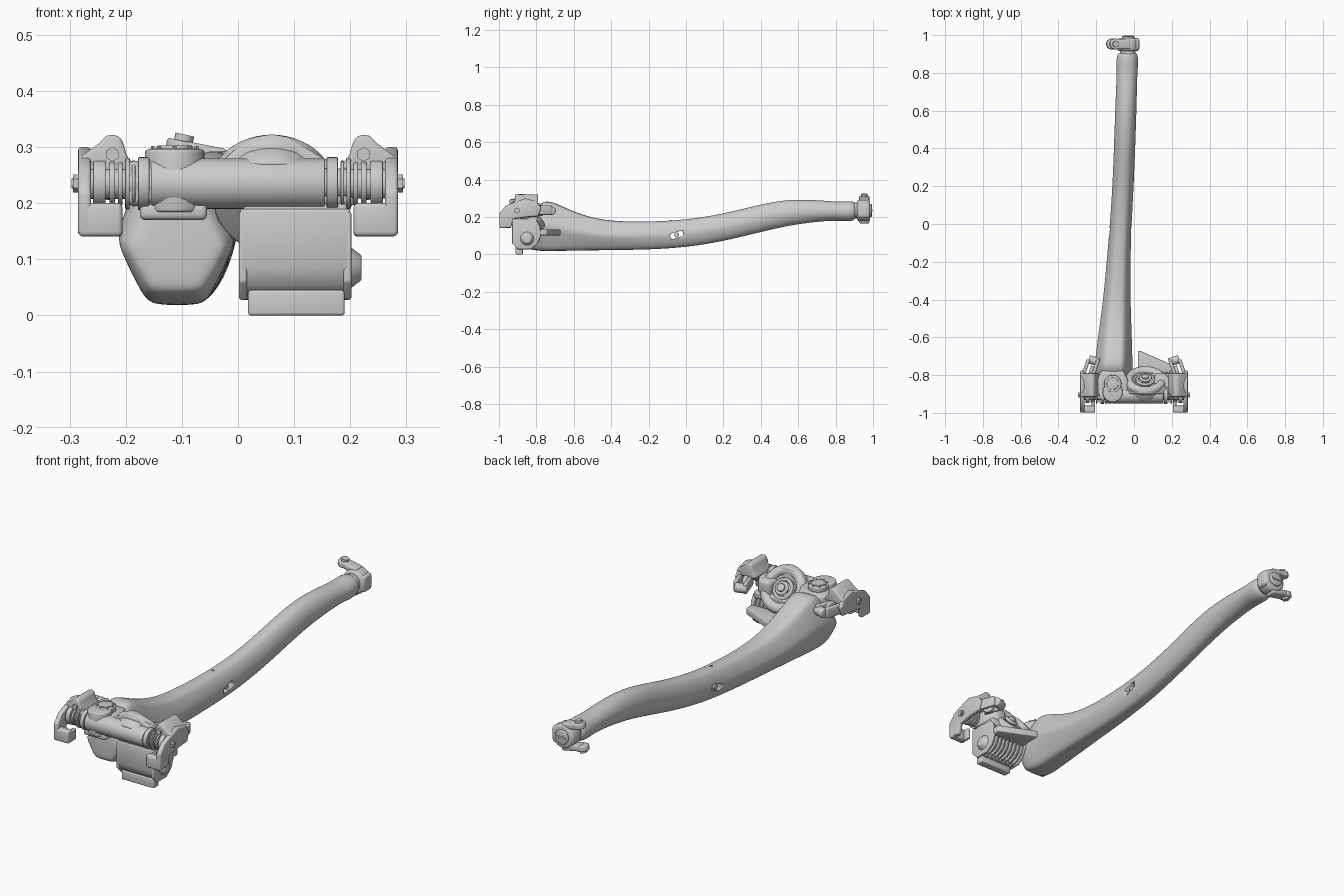
import bpy, bmesh, math
from mathutils import Vector, Matrix

if "Cube" in bpy.data.objects:
    bpy.data.objects.remove(bpy.data.objects["Cube"])

AX = {'x': Vector((1, 0, 0)), 'y': Vector((0, 1, 0)), 'z': Vector((0, 0, 1))}


def finish(name, bm, bevel=0.0, angle=35):
    bmesh.ops.recalc_face_normals(bm, faces=bm.faces[:])
    if bevel:
        sharp = [e for e in bm.edges if len(e.link_faces) == 2 and e.calc_face_angle(0) > 0.6]
        bmesh.ops.bevel(bm, geom=sharp, offset=bevel, segments=3, profile=0.5,
                        affect='EDGES', clamp_overlap=True)
    me = bpy.data.meshes.new(name)
    bm.to_mesh(me)
    bm.free()
    ob = bpy.data.objects.new(name, me)
    bpy.context.collection.objects.link(ob)
    bpy.ops.object.select_all(action='DESELECT')
    ob.select_set(True)
    bpy.context.view_layer.objects.active = ob
    bpy.ops.object.shade_smooth_by_angle(angle=math.radians(angle))
    return ob


def cyl(name, c, r, depth, axis='x', r2=None, seg=32, bevel=0.0):
    d = AX[axis] if isinstance(axis, str) else Vector(axis).normalized()
    m = Matrix.Translation(c) @ d.to_track_quat('Z', 'Y').to_matrix().to_4x4()
    bm = bmesh.new()
    bmesh.ops.create_cone(bm, cap_ends=True, segments=seg, radius1=r,
                          radius2=r if r2 is None else r2, depth=depth, matrix=m)
    return finish(name, bm, bevel)


def box(name, lo, hi, bevel=0.008, rot=None):
    lo, hi = Vector(lo), Vector(hi)
    bm = bmesh.new()
    m = Matrix.Translation((lo + hi) / 2)
    if rot:
        m = m @ Matrix.Rotation(rot[1], 4, rot[0])
    size = Vector([abs(a) for a in hi - lo])
    bmesh.ops.create_cube(bm, size=1, matrix=m @ Matrix.Diagonal((*size, 1)))
    return finish(name, bm, bevel)


def prism(name, pts, axis, a, b, bevel=0.006):
    """Extrude a closed 2D profile along an axis from a to b."""
    place = {'x': lambda p, t: (t, p[0], p[1]), 'y': lambda p, t: (p[0], t, p[1]),
             'z': lambda p, t: (p[0], p[1], t)}[axis]
    bm = bmesh.new()
    rings = [[bm.verts.new(place(p, t)) for p in pts] for t in (a, b)]
    bm.faces.new(rings[0])
    bm.faces.new(rings[1])
    n = len(pts)
    for i in range(n):
        j = (i + 1) % n
        bm.faces.new((rings[0][i], rings[0][j], rings[1][j], rings[1][i]))
    return finish(name, bm, bevel)


def torus(name, c, axis, R, r, n=48, k=16):
    m = Matrix.Translation(c) @ Vector(axis).to_track_quat('Z', 'Y').to_matrix().to_4x4()
    bm = bmesh.new()
    t = 2 * math.pi
    vs = [[bm.verts.new(m @ Vector(((R + r * math.cos(t*j/k)) * math.cos(t*i/n),
                                    (R + r * math.cos(t*j/k)) * math.sin(t*i/n),
                                    r * math.sin(t*j/k)))) for j in range(k)] for i in range(n)]
    for i in range(n):
        for j in range(k):
            bm.faces.new((vs[i-1][j-1], vs[i][j-1], vs[i][j], vs[i-1][j]))
    return finish(name, bm, angle=60)


# Long swept beam: y, centre x, half width, bottom z, top z, hexagon blend
stations = [(-.875, -.11, .075, .055, .19, .8), (-.865, -.11, .092, .04, .205, .8),
            (-.83, -.11, .108, .025, .235, .8), (-.77, -.109, .106, .018, .283, .8),
            (-.72, -.107, .102, .018, .287, .75), (-.62, -.102, .094, .02, .236, .7),
            (-.5, -.096, .083, .022, .195, .6), (-.38, -.09, .073, .023, .177, .5),
            (-.2, -.082, .064, .026, .175, .4), (0, -.07, .058, .037, .185, .3),
            (.2, -.058, .057, .07, .217, .2), (.4, -.05, .057, .12, .27, .1),
            (.55, -.045, .057, .155, .296, .1), (.7, -.04, .056, .175, .292, 0),
            (.8, -.037, .055, .182, .282, 0), (.84, -.036, .058, .176, .285, 0),
            (.89, -.035, .057, .178, .286, 0), (.91, -.035, .046, .19, .275, 0)]
bm = bmesh.new()
rings, N = [], 24
for y, cx, hw, zb, zt, k in stations:
    ring = []
    for i in range(N):
        a = 2 * math.pi * i / N
        h = math.cos(math.pi/6) / math.cos(a % (math.pi/3) - math.pi/6)
        sx, sz = 1 - k + k * h, 1 - k + k * h / math.cos(math.pi/6)
        ring.append(bm.verts.new((cx + hw * sx * math.cos(a), y,
                                  (zb + zt)/2 + (zt - zb)/2 * sz * math.sin(a))))
    rings.append(ring)
for a, b in zip(rings, rings[1:]):
    for i in range(N):
        bm.faces.new((a[i-1], a[i], b[i], b[i-1]))
bm.faces.new(rings[0])
bm.faces.new(rings[-1])
beam = finish("beam", bm, angle=80)
sub = beam.modifiers.new("smooth", 'SUBSURF')
sub.levels = sub.render_levels = 2

# Side pocket through the beam and its pivot sleeve
cut = box("pocket_cutter", (-.2, -.085, .09), (.05, -.015, .12), .012, ('X', .3))
cut.hide_render = True
cut.hide_set(True)
bo = beam.modifiers.new("pocket", 'BOOLEAN')
bo.operation, bo.object = 'DIFFERENCE', cut
cyl("pocket_sleeve", (-.075, -.05, .105), .013, .1)
cyl("beam_top_plug", (-.077, -.08, .178), .006, .012, 'z', seg=12)

# Far end swivel head with a tilted clevis pointing left
cyl("far_neck", (-.033, .91, .235), .042, .05, 'y')
cyl("far_head", (-.03, .95, .235), .058, .07, 'y', bevel=.014)
cyl("far_head_cap", (-.03, .985, .235), .034, .018, 'y', bevel=.004)
box("far_cap_slot", (-.055, .99, .23), (-.005, .998, .24), .002)
box("far_head_side", (-.02, .918, .195), (.028, .985, .275), .015)
tilt = Vector((.22, 0, 1)).normalized()
for name, x, z in (("upper", -.1, .298), ("lower", -.118, .196)):
    c = Vector((x, .953, z))
    cyl(name + "_clevis_eye", c, .029, .026, tilt, bevel=.005)
    cyl(name + "_clevis_pin", c + tilt * (.008 if z > .25 else -.006), .017, .034, tilt, seg=20)
    box(name + "_clevis_arm", (x, .926, z - .022), (-.02, .98, z + .006), .008, ('Y', .2))

# Front cross tube
TY, TZ = -.905, .235
cyl("cross_tube", (0, TY, TZ), .045, .31, bevel=.003)
cyl("cross_axle", (0, TY, TZ), .027, .56)
# Pivot hub over the beam nose
prism("hub_plate", [(-.2, -.93), (-.03, -.93), (-.03, -.83), (-.055, -.775), (-.17, -.775),
                    (-.2, -.82)], 'z', .195, .275, .014)
cyl("hub_column", (-.113, -.89, .24), .053, .112, 'z', bevel=.006)
box("hub_seat", (-.175, -.93, .17), (-.055, -.79, .2), .01)
cyl("hub_disc", (-.113, -.845, .285), .046, .025, 'z', bevel=.004)
cyl("hub_cap", (-.113, -.845, .292), .032, .022, 'z', bevel=.003)
for i in range(8):
    a = i * math.pi / 4
    cyl("hub_bolt", (-.113 + .039 * math.cos(a), -.845 + .039 * math.sin(a), .298), .004, .008,
        'z', seg=6)

# Tilted ring housing with stepped core
tilt_axis = Vector((0, .8, .6))
rc = Vector((.06, -.83, .228))
torus("ring_rim", rc, tilt_axis, .088, .024)
cyl("ring_housing", rc - tilt_axis * .035, .102, .05, tilt_axis, bevel=.01)
for r, d in ((.062, .012), (.043, .022), (.025, .034)):
    torus("ring_step", rc + tilt_axis * (d - .015), tilt_axis, r, .008, 40, 10)
cyl("ring_core", rc, .018, .07, tilt_axis, bevel=.004)
prism("ring_shoulder", [(-.05, .2), (-.045, .262), (0, .3), (.03, .318), (.06, .323), (.09, .318),
                        (.12, .3), (.17, .27), (.19, .2)], 'y', -.9, -.86, .008)
prism("neck_fairing", [(.1, -.92), (.21, -.92), (.2, -.84), (.17, -.79), (.11, -.79)], 'z',
      .19, .262, .016)

# Finned drum below the cross tube
prism("drum_shell", [(-.93, .19), (-.93, .085), (-.918, .055), (-.895, .035), (-.865, .028),
                     (-.85, .03), (-.85, .19)], 'x', .003, .2, .006)
cyl("drum_core", (.1, -.85, .105), .058, .19)
for i in range(8):
    cyl("drum_fin", (.022 + i * .0215, -.85, .105), .073, .009, bevel=.002)
for x in (.008, .194):
    prism("drum_end_plate", [(-.93, .185), (-.93, .06), (-.9, .028), (-.83, .028), (-.795, .055),
                             (-.775, .1), (-.78, .15), (-.8, .185)], 'x', x - .006, x + .008, .004)
cyl("drum_boss", (.207, -.85, .085), .042, .026, r2=.022, bevel=.003)
cyl("drum_boss_screw", (.213, -.85, .085), .012, .014, seg=6)
box("drum_roof", (.01, -.925, .165), (.195, -.79, .2), .008)
box("foot", (.018, -.912, 0), (.19, -.872, .045), .005)
prism("rear_fin_plate", [(.02, -.672), (.035, -.672), (.2, -.745), (.2, -.79), (.02, -.79)], 'z',
      .102, .134, .004)

# Mirrored end linkages with collars, yokes and rear forks
cheek = [(-.998, .145), (-.935, .142), (-.925, .19), (-.86, .2), (-.79, .205), (-.775, .25),
         (-.8, .285), (-.86, .3), (-.93, .275), (-.965, .26), (-.998, .22)]
knuckle = [(.18, .262), (.198, .285), (.207, .315), (.22, .323), (.235, .32), (.25, .305),
           (.285, .28), (.285, .255), (.2, .255)]
for side, s in (("right", 1), ("left", -1)):
    for x, w, r in ((.168, .02, .047), (.186, .006, .041), (.197, .008, .046), (.21, .008, .039),
                    (.224, .01, .04), (.247, .022, .042)):
        cyl(side + "_collar", (s * x, TY, TZ), r, w, bevel=.002)
    prism(side + "_yoke_cheek", cheek, 'x', s * .262, s * .285, .006)
    box(side + "_yoke_front", (s * .206, -.998, .141), (s * .285, -.962, .2), .008)
    box(side + "_yoke_inner", (s * .206, -.99, .141), (s * .224, -.935, .195), .006)
    prism(side + "_knuckle", [(s * x, z) for x, z in knuckle], 'y', -.915, -.79, .007)
    cyl(side + "_knuckle_bolt", (s * .224, -.918, .287), .013, .016, 'y', seg=6)
    cyl(side + "_axle_nut", (s * .288, TY, TZ), .016, .013, seg=6)
    cyl(side + "_axle_tip", (s * .291, TY, TZ), .009, .012, seg=12)
    for dx in (-.026, .026):
        box(side + "_fork_prong", (s * (.232 + dx) - .009, -.82, .212),
            (s * (.232 + dx) + .009, -.715, .262), .006, ('Z', s * .32))
    cyl(side + "_fork_end", (s * .212, -.724, .234), .022, .056, (1, s * .32, 0), bevel=.005)
    cyl(side + "_fork_roller", (s * .228, -.78, .236), .03, .018, (1, s * .32, 0), bevel=.004)
